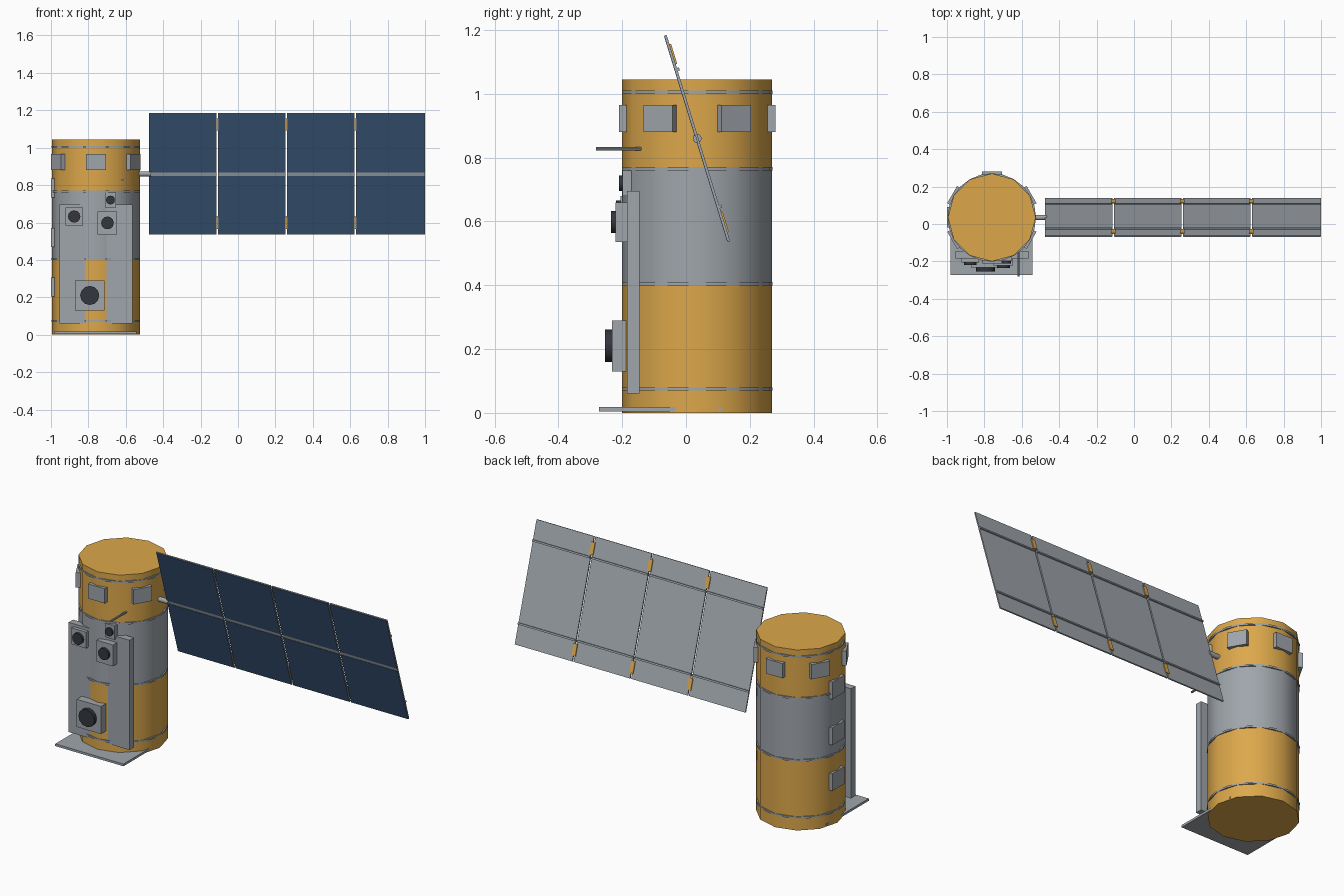
import bpy, bmesh
from math import radians, sin, cos, pi
from mathutils import Matrix, Vector

if "Cube" in bpy.data.objects:
    bpy.data.objects.remove(bpy.data.objects["Cube"])


def material(name, rgb):
    m = bpy.data.materials.new(name)
    m.use_nodes = True
    m.diffuse_color = (*rgb, 1)
    m.node_tree.nodes["Principled BSDF"].inputs["Base Color"].default_value = (*rgb, 1)
    return m


GOLD = material("gold foil", (0.72, 0.39, 0.07))
GRAY = material("light gray", (0.35, 0.38, 0.41))
BLUE = material("solar blue", (0.042, 0.093, 0.19))
DARK = material("dark lens", (0.033, 0.037, 0.048))

AXIS = Vector((-0.76, 0.035, 0))   # centre line of the body
RADIUS = 0.235


def finish(name, bm, mats, matrix=Matrix()):
    me = bpy.data.meshes.new(name)
    bm.transform(matrix)
    bm.normal_update()
    for f in bm.faces:
        f.smooth = True
    bm.to_mesh(me)
    bm.free()
    me.set_sharp_from_angle(angle=radians(35))
    for m in mats:
        me.materials.append(m)
    ob = bpy.data.objects.new(name, me)
    bpy.context.collection.objects.link(ob)
    return ob


def box(name, lo, hi, mat, matrix=Matrix()):
    lo, hi = Vector(lo), Vector(hi)
    bm = bmesh.new()
    bmesh.ops.create_cube(bm, size=1)
    place = Matrix.Translation((lo + hi) / 2) @ Matrix.Diagonal((*(hi - lo), 1))
    bm.transform(place)
    return finish(name, bm, [mat], matrix)


def rod(name, start, end, radius, sides, mat, matrix=Matrix()):
    start, end = Vector(start), Vector(end)
    d = end - start
    bm = bmesh.new()
    bmesh.ops.create_cone(bm, cap_ends=True, segments=sides, radius1=radius,
                          radius2=radius, depth=d.length)
    turn = d.to_track_quat('Z', 'Y').to_matrix().to_4x4()
    return finish(name, bm, [mat], matrix @ Matrix.Translation((start + end) / 2) @ turn)


# Body drum, cut into foil and metal bands
HEIGHT, BAND_LOW, BAND_HIGH = 1.045, 0.405, 0.765
bm = bmesh.new()
bmesh.ops.create_cone(bm, cap_ends=True, segments=12, radius1=RADIUS, radius2=RADIUS,
                      depth=HEIGHT, matrix=Matrix.Translation((0, 0, HEIGHT / 2)))
for z in (BAND_LOW, BAND_HIGH):
    bmesh.ops.bisect_plane(bm, geom=bm.verts[:] + bm.edges[:] + bm.faces[:],
                           plane_co=(0, 0, z), plane_no=(0, 0, 1))
for f in bm.faces:
    f.material_index = int(BAND_LOW < f.calc_center_median().z < BAND_HIGH)
finish("body", bm, [GOLD, GRAY], Matrix.Translation(AXIS))

# Thin seam rings
for i, z in enumerate((0.075, BAND_LOW, BAND_HIGH, 1.005)):
    rod(f"seam_ring_{i + 1}", AXIS + Vector((0, 0, z - 0.005)),
        AXIS + Vector((0, 0, z + 0.005)), RADIUS + 0.001, 24, GRAY)

# Six boxes around the upper body
for i in range(6):
    spin = Matrix.Translation(AXIS) @ Matrix.Rotation(radians(30 + 60 * i), 4, 'Z')
    box(f"upper_box_{i + 1}", (0.215, -0.053, 0.88), (0.245, 0.053, 0.965), GRAY, spin)

# Column of boxes on the right side
for i in range(3):
    z = 0.255 + 0.265 * i
    box(f"side_box_{i + 1}", (-1, -0.02, z - 0.05), (-0.965, 0.09, z + 0.05), GRAY)

# Front mounting plate and base plate
box("front_plate", (-0.955, -0.185, 0.06), (-0.565, -0.145, 0.695), GRAY)
box("base_plate", (-0.98, -0.272, 0.005), (-0.543, 0.11, 0.018), GRAY)

# Front instruments: x, z, half width, half height, back y, front y, lens radius, lens depth
INSTRUMENTS = {
    "large": (-0.793, 0.21, 0.078, 0.08, -0.18, -0.232, 0.051, 0.022),
    "right": (-0.876, 0.632, 0.047, 0.047, -0.17, -0.205, 0.033, 0.014),
    "left": (-0.698, 0.598, 0.052, 0.062, -0.18, -0.221, 0.034, 0.014),
    "small": (-0.682, 0.72, 0.03, 0.04, -0.14, -0.199, 0.024, 0.011),
}
for name, (x, z, w, h, back, front, r, depth) in INSTRUMENTS.items():
    box(f"{name}_instrument", (x - w, front, z - h), (x + w, back, z + h), GRAY)
    rod(f"{name}_lens", (x, front + 0.01, z), (x, front - depth, z), r, 12, DARK)

# Antenna rod
rod("antenna", (-0.618, -0.14, 0.828), (-0.618, -0.282, 0.828), 0.006, 8, GRAY)

# Solar wing, built upright then tilted about its arm
tilt = Matrix.Translation((0, AXIS.y, 0.86)) @ Matrix.Rotation(radians(17.1), 4, 'X')
rod("wing_arm", (-0.56, 0, 0), (-0.465, 0, 0), 0.014, 12, GRAY, tilt)
START, PITCH, GAP, HALF = -0.477, 0.3695, 0.008, 0.339
for i in range(4):
    x0 = START + PITCH * i
    x1 = x0 + PITCH - (GAP if i < 3 else 0.001)
    box(f"wing_panel_{i + 1}", (x0, -0.003, -HALF), (x1, 0.004, HALF), GRAY, tilt)
    for side, s in (("lower", -1), ("upper", 1)):
        a, b = sorted((s * 0.01, s * (HALF - 0.003)))
        box(f"{side}_solar_cells_{i + 1}", (x0 + 0.002, -0.005, a),
            (x1 - 0.002, -0.002, b), BLUE, tilt)
        # Back stiffeners and hinges
        c = s * 0.225
        box(f"{side}_stiffener_{i + 1}", (x0, 0.003, c - 0.005),
            (x1, 0.011, c + 0.005), GRAY, tilt)
        if i < 3:
            xm, c = x1 + GAP / 2, s * 0.275
            box(f"{side}_hinge_{i + 1}", (xm - 0.012, 0.003, c - 0.033),
                (xm + 0.012, 0.009, c + 0.033), GOLD, tilt)
